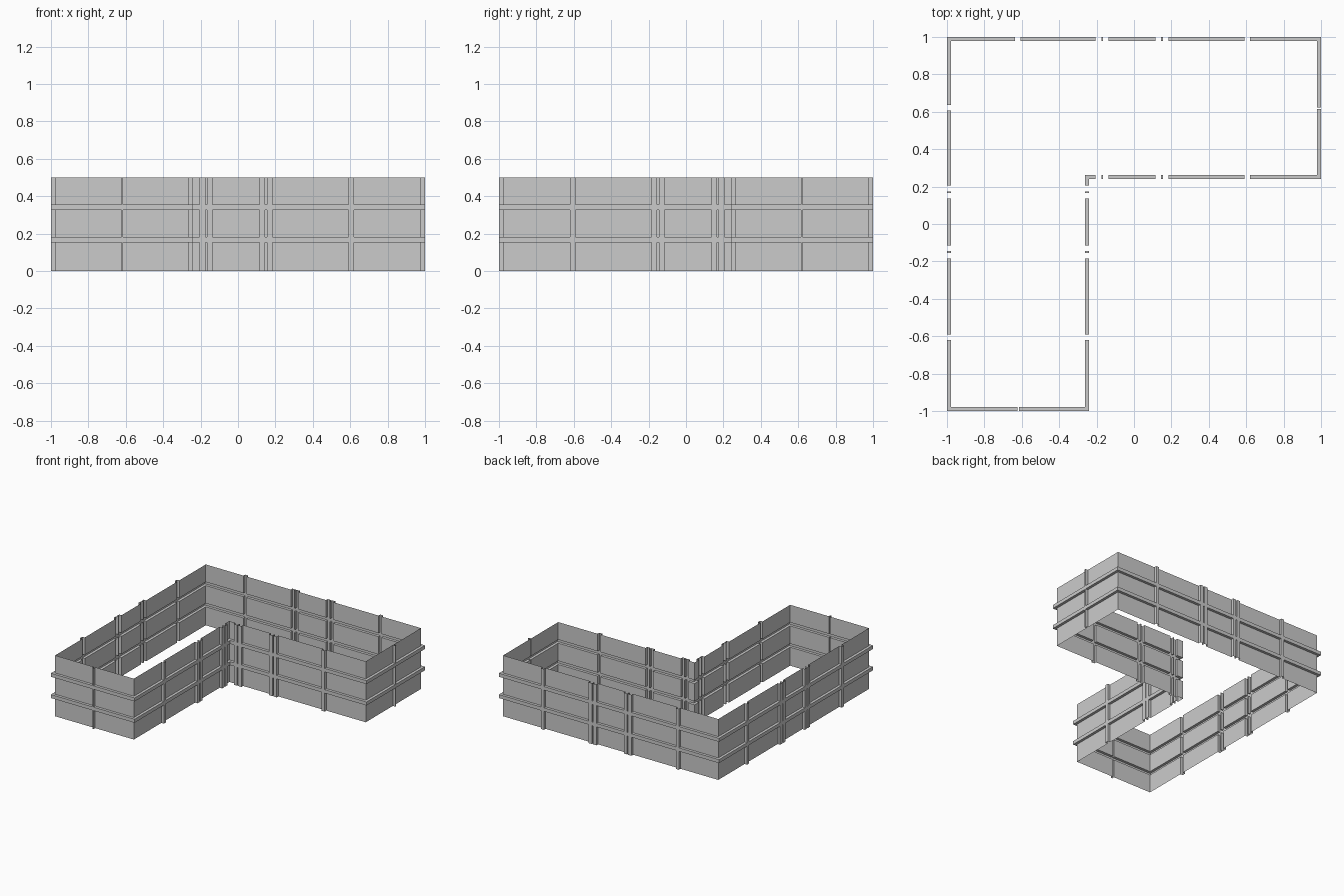
import bpy, bmesh
from mathutils import Vector

if "Cube" in bpy.data.objects:
    bpy.data.objects.remove(bpy.data.objects["Cube"])

W, D, H = 0.978, 0.022, 0.5        # panel plane, groove depth, height
I = W - 0.716                      # inner corner offset
RAILS = [(0.152, 0.181), (0.327, 0.356)]
LONG = [(-0.635, -0.608), (-0.205, -0.175), (-0.166, -0.137),
        (0.115, 0.145), (0.154, 0.184), (0.592, 0.620)]
SHORT = [(-0.624, -0.614)]

def neg(ribs):
    return [(-b, -a) for a, b in ribs]

# L-shaped plan, counter-clockwise, with the vertical ribs of each wall
plan = [(-W, -W), (-I, -W), (-I, I), (W, I), (W, W), (-W, W)]
ribs = [SHORT, neg(LONG[1:]), LONG[1:], neg(SHORT), LONG, neg(LONG)]
pts = [Vector((x, y, 0)) for x, y in plan]
n = len(pts)
dirs = [(pts[(i + 1) % n] - pts[i]).normalized() for i in range(n)]
nors = [Vector((d.y, -d.x, 0)) for d in dirs]

def inside(v, bands):
    return any(a < v < b for a, b in bands)

def wall(bm, i):
    a, b = pts[i], pts[(i + 1) % n]
    ax = 0 if abs(dirs[i].x) > 0.5 else 1
    sgn = dirs[i][ax]
    cuts = sorted([a[ax], b[ax]] + [v for r in ribs[i] for v in r], reverse=sgn < 0)
    zs = [0] + [z for r in RAILS for z in r] + [H]
    last = len(cuts) - 1

    def pt(k, j, out):
        p = a.copy()
        p[ax] = cuts[k]
        p += nors[i] * D * out
        if k == 0:
            p += nors[i - 1] * D * out
        if k == last:
            p += nors[(i + 1) % n] * D * out
        p.z = zs[j]
        return p

    def quad(*ps):
        bm.faces.new([bm.verts.new(p) for p in ps])

    def raised(k, j):
        return int(inside((cuts[k] + cuts[k + 1]) / 2, ribs[i])
                   or inside((zs[j] + zs[j + 1]) / 2, RAILS))

    for k in range(last):
        for j in range(len(zs) - 1):
            o = raised(k, j)
            # panel or groove face
            quad(pt(k, j, o), pt(k + 1, j, o), pt(k + 1, j + 1, o), pt(k, j + 1, o))
            # groove sides
            if k + 1 < last and raised(k + 1, j) != o:
                q = 1 - o
                quad(pt(k + 1, j, o), pt(k + 1, j, q), pt(k + 1, j + 1, q), pt(k + 1, j + 1, o))
            if j + 2 < len(zs) and raised(k, j + 1) != o:
                q = 1 - o
                quad(pt(k, j + 1, o), pt(k + 1, j + 1, o), pt(k + 1, j + 1, q), pt(k, j + 1, q))

bm = bmesh.new()
for i in range(n):
    wall(bm, i)
bmesh.ops.remove_doubles(bm, verts=bm.verts, dist=1e-4)
bmesh.ops.recalc_face_normals(bm, faces=bm.faces)
me = bpy.data.meshes.new("facade_wall")
bm.to_mesh(me)
bm.free()
bpy.context.collection.objects.link(bpy.data.objects.new("facade_wall", me))
